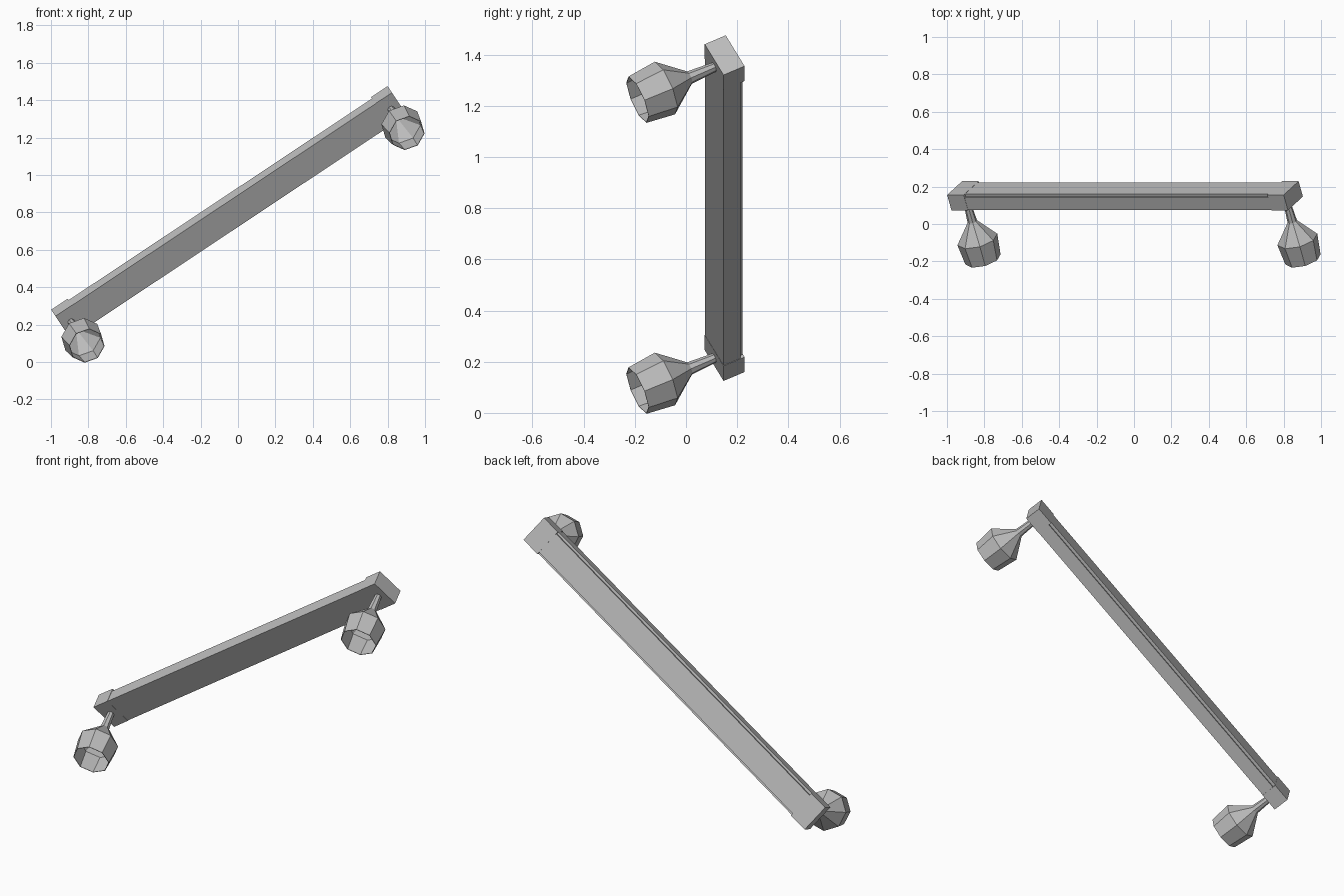
import bpy, bmesh, math
from mathutils import Matrix, Vector

cube = bpy.data.objects.get("Cube")
if cube:
    bpy.data.objects.remove(cube, do_unlink=True)

grey = bpy.data.materials.new("plain_grey")
grey.use_nodes = True
grey.diffuse_color = (0.5, 0.5, 0.5, 1)
grey.node_tree.nodes["Principled BSDF"].inputs["Base Color"].default_value = (0.5, 0.5, 0.5, 1)

# Rail frame: local x runs up the slope, z points out of the front face
SLOPE, ROLL = math.radians(33.6), math.radians(27)
along = Vector((math.cos(SLOPE), 0, math.sin(SLOPE)))
across = Vector((-math.sin(SLOPE), 0, math.cos(SLOPE)))
out = Vector((0, -math.cos(ROLL), 0)) - across * math.sin(ROLL)
up = out.cross(along)
FRAME = Matrix.Translation((-0.048, 0.151, 0.80)) @ Matrix((along, up, out)).transposed().to_4x4()

HALF_LENGTH, BLOCK = 1.08, 0.106
HALF_WIDTH, HALF_DEPTH = 0.081, 0.046


def finish(name, bm):
    bmesh.ops.recalc_face_normals(bm, faces=bm.faces)
    mesh = bpy.data.meshes.new(name)
    bm.to_mesh(mesh)
    bm.free()
    mesh.materials.append(grey)
    obj = bpy.data.objects.new(name, mesh)
    bpy.context.collection.objects.link(obj)
    obj.matrix_world = FRAME


def box(name, low, high):
    low, high = Vector(low), Vector(high)
    bm = bmesh.new()
    bmesh.ops.create_cube(bm, size=1)
    bmesh.ops.scale(bm, vec=high - low, verts=bm.verts)
    bmesh.ops.translate(bm, vec=(low + high) / 2, verts=bm.verts)
    finish(name, bm)


def lathe(name, x, profile, sides=8):
    """Eight-sided turned part around local z; the profile is (radius, height)."""
    bm = bmesh.new()
    rings = []
    for radius, height in profile:
        ring = []
        for i in range(sides):
            angle = math.tau * i / sides + math.radians(7)
            ring.append(bm.verts.new((x + radius * math.cos(angle), radius * math.sin(angle), height)))
        rings.append(ring)
    for r, s in zip(rings, rings[1:]):
        for i in range(sides):
            j = (i + 1) % sides
            bm.faces.new((r[i], r[j], s[j], s[i]))
    bm.faces.new(rings[0])
    bm.faces.new(rings[-1])
    finish(name, bm)


# Sloping rail: wide front board with a narrower back panel
inner = HALF_LENGTH - BLOCK
box("front_board", (-inner, -0.0795, -0.029), (inner, 0.0795, 0.045))
box("back_panel", (-inner, -0.067, -0.045), (inner, 0.067, -0.029))

# End blocks, each with a stem and a hollow flared cup
cup_profile = [(0.019, 0.04), (0.026, 0.154), (0.111, 0.262), (0.098, 0.382),
               (0.095, 0.382), (0.106, 0.264), (0.020, 0.166)]
for side, label in ((-1, "lower"), (1, "upper")):
    x = side * (HALF_LENGTH - BLOCK / 2)
    box(label + "_end_block", (x - BLOCK / 2, -HALF_WIDTH, -HALF_DEPTH),
        (x + BLOCK / 2, HALF_WIDTH, HALF_DEPTH))
    lathe(label + "_cup", x, cup_profile)
